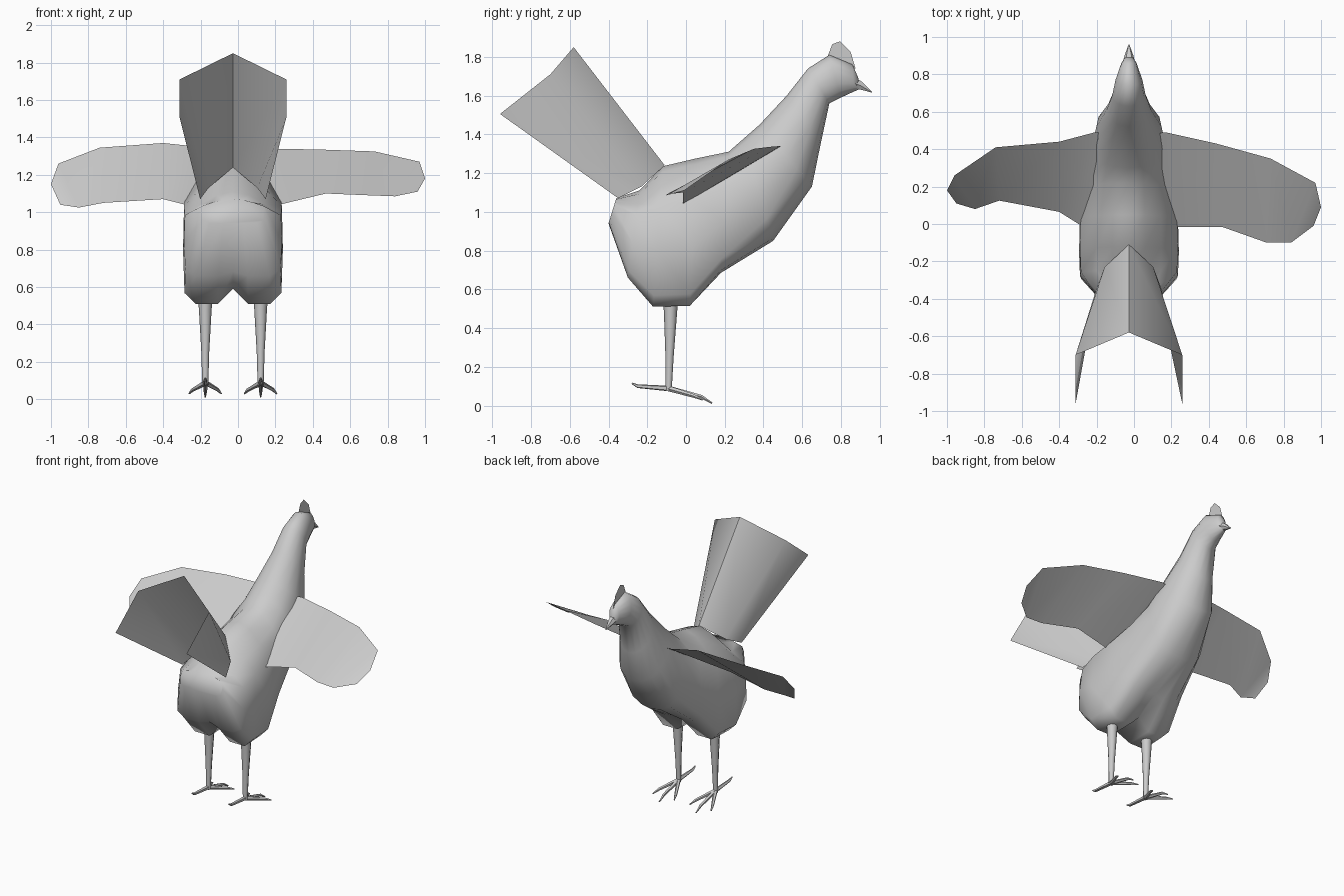
import bpy, bmesh, math
from mathutils import Vector

if "Cube" in bpy.data.objects:
    bpy.data.objects.remove(bpy.data.objects["Cube"])

CX = -0.027  # centre line of the bird
grey = bpy.data.materials.new("plain grey")
grey.diffuse_color = (0.6, 0.6, 0.6, 1)
grey.use_nodes = True
grey.node_tree.nodes["Principled BSDF"].inputs["Base Color"].default_value = grey.diffuse_color


def make(name, verts, faces, angle=50):
    me = bpy.data.meshes.new(name)
    me.from_pydata([tuple(v) for v in verts], [], faces)
    bm = bmesh.new()
    bm.from_mesh(me)
    bmesh.ops.recalc_face_normals(bm, faces=bm.faces)
    bm.to_mesh(me)
    bm.free()
    me.materials.append(grey)
    ob = bpy.data.objects.new(name, me)
    bpy.context.collection.objects.link(ob)
    bpy.ops.object.select_all(action='DESELECT')
    ob.select_set(True)
    bpy.context.view_layer.objects.active = ob
    bpy.ops.object.shade_smooth_by_angle(angle=math.radians(angle))
    return ob


def loft(name, rings, angle=50):
    n = len(rings[0])
    verts = [p for r in rings for p in r]
    faces = [(i * n + j, i * n + (j + 1) % n, (i + 1) * n + (j + 1) % n, (i + 1) * n + j)
             for i in range(len(rings) - 1) for j in range(n)]
    faces += [tuple(range(n)), tuple(range((len(rings) - 1) * n, len(rings) * n))]
    return make(name, verts, faces, angle)


def tube(name, path, radii, sides):
    path = [Vector(p) for p in path]
    rings = []
    for i, p in enumerate(path):
        d = (path[min(i + 1, len(path) - 1)] - path[max(i - 1, 0)]).normalized()
        ref = Vector((0, 1, 0)) if abs(d.z) > 0.8 else Vector((0, 0, 1))
        a = d.cross(ref).normalized()
        b = d.cross(a)
        rings.append([p + radii[i] * (a * math.cos(t) + b * math.sin(t))
                      for t in (2 * math.pi * k / sides for k in range(sides))])
    return loft(name, rings)


# Body, neck and head: each section blends from a round to a boxy outline
BOXY = [(0, 1), (.33, .96), (.65, .85), (.98, .72), (1, .4), (.97, .08), (.75, 0), (.3, 0)]


def section(ty, tz, by, bz, w, box, notch):
    half = []
    for k in range(9):
        u, t = BOXY[k] if k < 8 else (0, notch)
        a = math.pi * k / 8
        u = box * u + (1 - box) * math.sin(a)
        t = box * t + (1 - box) * (0.5 + 0.5 * math.cos(a))
        half.append((u * w, by + (ty - by) * t, bz + (tz - bz) * t))
    ring = half + [(-x, y, z) for x, y, z in half[7:0:-1]]
    return [Vector((CX + x, y, z)) for x, y, z in ring]


stations = [  # top y, top z, bottom y, bottom z, half width, boxiness, notch
    (-.36, 1.07, -.40, .94, .17, .8, 0),
    (-.24, 1.11, -.30, .66, .262, 1, .05),
    (-.12, 1.235, -.17, .51, .267, 1, .11),
    (.05, 1.275, .02, .515, .262, 1, .10),
    (.22, 1.31, .18, .68, .235, .8, .03),
    (.30, 1.38, .45, .85, .205, .4, 0),
    (.38, 1.45, .65, 1.13, .175, .1, 0),
    (.52, 1.60, .695, 1.35, .12, 0, 0),
    (.63, 1.74, .74, 1.56, .09, 0, 0),
    (.74, 1.81, .80, 1.59, .072, 0, 0),
    (.86, 1.76, .865, 1.62, .04, 0, 0),
    (.89, 1.69, .89, 1.63, .02, 0, 0)]
loft("body", [section(*s) for s in stations], 60)

# Beak
tube("beak", [(CX, .84, 1.675), (CX, .90, 1.652), (CX, .96, 1.617)], [.038, .024, .002], 6)

# Comb: thin upright plate
comb = [(.73, 1.80), (.755, 1.865), (.795, 1.88), (.85, 1.825), (.875, 1.74), (.80, 1.74)]
make("comb", [(CX, y, z) for y, z in comb], [tuple(range(6))])


# Wings: thin sheets lofted between leading and trailing edges
def wing(name, lead, trail):
    n = len(lead)
    make(name, lead + trail, [(i, i + 1, n + i + 1, n + i) for i in range(n - 1)], 60)


wing("left_wing",
     [(-.11, .48, 1.34), (-.21, .49, 1.35), (-.40, .44, 1.37), (-.74, .41, 1.345),
      (-.96, .26, 1.26), (-1, .18, 1.15)],
     [(-.14, 0, 1.05), (-.28, -.01, 1.04), (-.40, .065, 1.07), (-.72, .125, 1.05),
      (-.85, .08, 1.025), (-.95, .11, 1.04)])
wing("right_wing",
     [(.06, .48, 1.33), (.17, .49, 1.34), (.44, .43, 1.335), (.73, .35, 1.325),
      (.97, .22, 1.27), (1, .09, 1.18)],
     [(.09, -.01, 1.05), (.22, -.015, 1.04), (.47, -.015, 1.10), (.71, -.10, 1.09),
      (.84, -.10, 1.085), (.96, -.01, 1.11)])

# Tail: arched sheet folded along its ridge
side = [(.13, -.23, 1.13), (.285, -.70, 1.71), (.285, -.96, 1.505), (.175, -.35, 1.07)]
tail = [(CX, -.11, 1.24), (CX, -.58, 1.85)]
tail += [(CX + s * x, y, z) for s in (1, -1) for x, y, z in side]
make("tail", tail, [(0, 1, 3, 2), (2, 3, 4, 5), (1, 0, 6, 7), (7, 6, 9, 8)], 60)

# Legs and toes
for label, s in (("left", -1), ("right", 1)):
    x = CX + s * 0.148
    tube(label + "_leg", [(x, -.08, .56), (x, -.08, .48), (x, -.085, .25), (x, -.09, .075)],
         [.04, .034, .021, .016], 8)
    toes = {"back": (0, -.25, .10, -.28, .115), "middle": (0, .08, .045, .135, .012),
            "inner": (-s * .075, .04, .05, .085, .03), "outer": (s * .075, .04, .05, .085, .03)}
    for toe, (dx, y1, z1, y2, z2) in toes.items():
        tube(f"{label}_{toe}_toe", [(x, -.09, .088), (x + dx * .9, y1, z1), (x + dx * 1.15, y2, z2)],
             [.015, .010, .004], 5)
